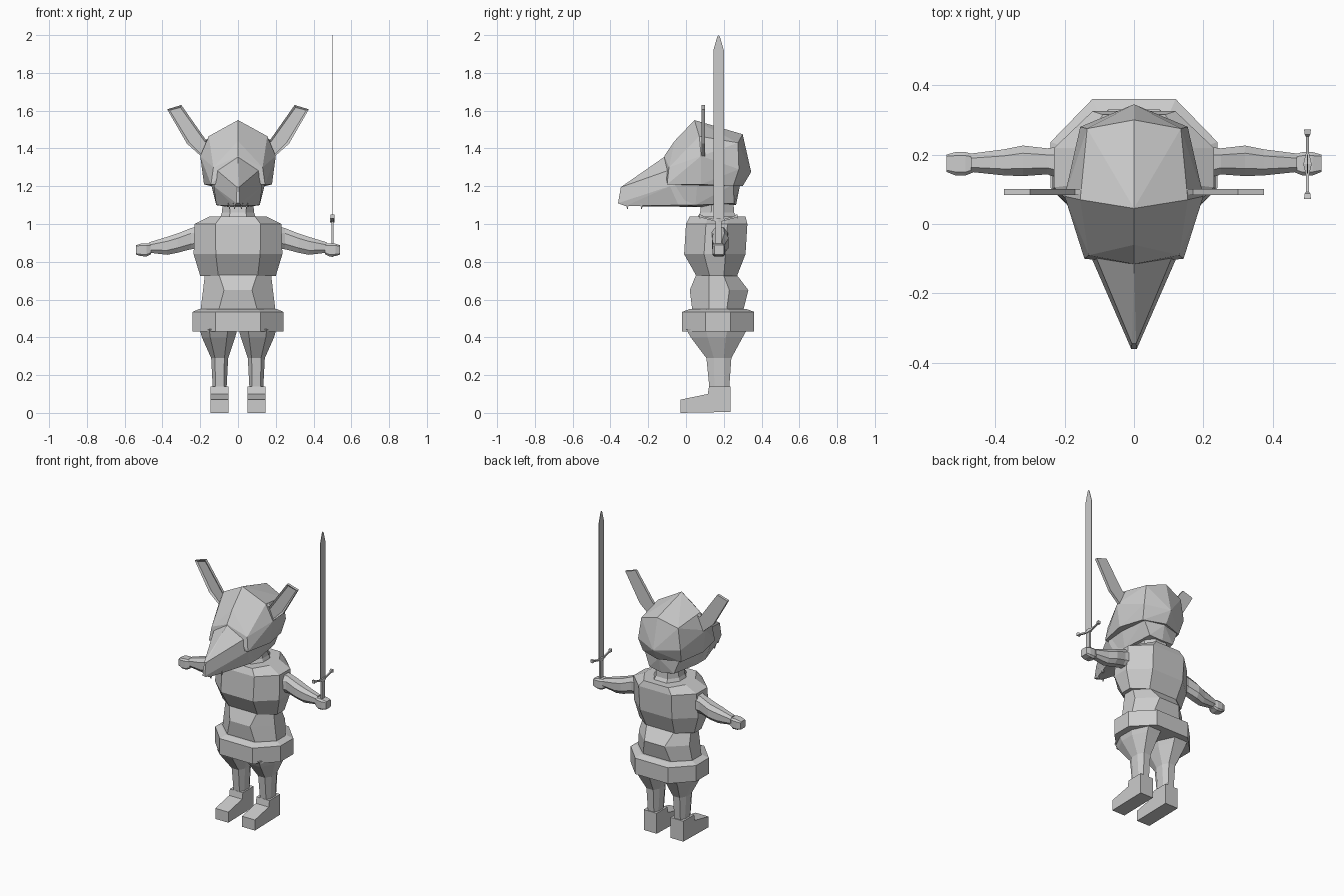
import bpy, bmesh, math

grey = bpy.data.materials.new("plain grey")
grey.diffuse_color = (0.6, 0.6, 0.6, 1)


def finish(name, bm, mirror=False):
    bmesh.ops.recalc_face_normals(bm, faces=bm.faces)
    me = bpy.data.meshes.new(name)
    bm.to_mesh(me)
    bm.free()
    me.materials.append(grey)
    ob = bpy.data.objects.new(name, me)
    bpy.context.collection.objects.link(ob)
    if mirror:
        ob.modifiers.new("Mirror", 'MIRROR').use_mirror_merge = False
    return ob


def loft(name, rings, mirror=False):
    """Skin a stack of equal-length rings and cap both ends."""
    bm = bmesh.new()
    vs = [[bm.verts.new(p) for p in r] for r in rings]
    n = len(vs[0])
    for a, b in zip(vs, vs[1:]):
        for i in range(n):
            j = (i + 1) % n
            bm.faces.new((a[i], a[j], b[j], b[i]))
    bm.faces.new(vs[0])
    bm.faces.new(vs[-1])
    return finish(name, bm, mirror)


def hull(name, half):
    """Convex faceted solid from points on the +x side."""
    bm = bmesh.new()
    for x, y, z in half:
        bm.verts.new((x, y, z))
        if x:
            bm.verts.new((-x, y, z))
    bmesh.ops.convex_hull(bm, input=bm.verts)
    bmesh.ops.dissolve_limit(bm, angle_limit=math.radians(4),
                             verts=bm.verts, edges=bm.edges)
    return finish(name, bm)


def octo(z, w, y0, y1, p=0.5, q=0.35, cx=0.0):
    """Flat eight-sided ring: half width w, front panel share p, side panel share q."""
    c, h = (y0 + y1) / 2, (y1 - y0) / 2
    pts = [(p * w, -h), (w, -q * h), (w, q * h), (p * w, h)]
    pts += [(-x, y) for x, y in reversed(pts)]
    return [(cx + x, c + y, z) for x, y in pts]


def side_ring(x, y0, y1, z0, z1, k=0.5):
    """Eight-sided ring facing along x."""
    cy, cz, h, v = (y0 + y1) / 2, (z0 + z1) / 2, (y1 - y0) / 2, (z1 - z0) / 2
    return [(x, cy + a * h, cz + b * v) for a, b in
            ((k, 1), (1, k), (1, -k), (k, -1), (-k, -1), (-1, -k), (-1, k), (-k, 1))]


def prism(name, outline, x0, x1, mirror=False):
    """Outline in (y, z) extruded along x."""
    return loft(name, [[(x, y, z) for y, z in outline] for x in (x0, x1)], mirror)


# Torso, waist, belt and neck
loft("chest", [octo(0.725, 0.20, 0.055, 0.27, 0.52),
               octo(0.84, 0.235, -0.01, 0.315, 0.5),
               octo(1.0, 0.23, 0.0, 0.325, 0.52),
               octo(1.04, 0.15, 0.02, 0.315, 0.6)])
loft("waist", [octo(0.53, 0.20, 0.035, 0.30, 0.53),
               octo(0.65, 0.185, 0.02, 0.33, 0.4),
               octo(0.735, 0.175, 0.055, 0.265, 0.58)])
loft("belt", [octo(0.43, 0.24, -0.02, 0.36, 0.5),
              octo(0.535, 0.24, -0.02, 0.36, 0.5),
              octo(0.55, 0.205, 0.02, 0.32, 0.5)])
loft("neck", [octo(1.02, 0.10, 0.05, 0.28),
              octo(1.06, 0.085, 0.075, 0.255),
              octo(1.13, 0.08, 0.08, 0.25)])

# Legs and feet
loft("leg", [octo(0.445, 0.10, 0.0, 0.325, 0.5, 0.35, 0.103),
             octo(0.40, 0.088, 0.025, 0.30, 0.5, 0.35, 0.103),
             octo(0.29, 0.045, 0.108, 0.24, 0.55, 0.4, 0.097),
             octo(0.12, 0.036, 0.125, 0.228, 0.6, 0.5, 0.097)], True)
prism("foot", [(0.235, 0.005), (0.235, 0.14), (0.122, 0.14), (0.115, 0.10),
               (-0.03, 0.07), (-0.03, 0.0)], 0.05, 0.145, True)

# Arms and fists
loft("arm", [side_ring(0.20, 0.125, 0.225, 0.87, 0.99),
             side_ring(0.25, 0.143, 0.218, 0.866, 0.978),
             side_ring(0.32, 0.138, 0.226, 0.848, 0.95),
             side_ring(0.375, 0.14, 0.215, 0.837, 0.932),
             side_ring(0.47, 0.15, 0.203, 0.848, 0.903)], True)
loft("fist", [side_ring(0.46, 0.15, 0.20, 0.84, 0.895, 0.7),
              side_ring(0.485, 0.14, 0.207, 0.828, 0.898, 0.7),
              side_ring(0.515, 0.14, 0.207, 0.83, 0.896, 0.7),
              side_ring(0.54, 0.15, 0.20, 0.838, 0.888, 0.8)], True)

# Head: hood, snout, lower jaw
hull("hood", [(0, 0.045, 1.55), (0, 0.30, 1.475), (0, 0.345, 1.275), (0, 0.30, 1.20),
              (0.155, 0.07, 1.465), (0.135, 0.275, 1.43), (0.20, 0.08, 1.36),
              (0.155, 0.28, 1.29), (0.18, 0.08, 1.21), (0.14, 0.25, 1.20),
              (0, -0.06, 1.44), (0, -0.115, 1.36), (0.13, -0.09, 1.30),
              (0.143, -0.10, 1.21)])
hull("snout", [(0, -0.06, 1.38), (0, -0.115, 1.355), (0.112, -0.09, 1.285),
               (0.128, -0.085, 1.20), (0.115, -0.04, 1.10), (0.03, 0.07, 1.09),
               (0.006, -0.345, 1.195), (0.008, -0.36, 1.11), (0.02, -0.32, 1.095),
               (0.115, 0.05, 1.10), (0.125, 0.05, 1.22)])
hull("jaw", [(0.145, 0.06, 1.22), (0.13, 0.25, 1.21), (0.115, 0.05, 1.10),
             (0.05, 0.07, 1.09), (0.09, 0.255, 1.11), (0, 0.285, 1.20),
             (0, 0.265, 1.10), (0.128, -0.06, 1.21), (0.11, -0.02, 1.10)])

# Small fangs under the snout
for y, x in ((-0.31, 0.018), (-0.235, 0.045)):
    loft("fang", [[(x + a * s, y + b * s, z) for a, b in ((-1, -1), (1, -1), (1, 1), (-1, 1))]
                  for s, z in ((0.008, 1.11), (0.002, 1.08))], True)

# Ears with a sunken front panel
bm = bmesh.new()
outline = [(0.15, 1.46), (0.17, 1.445), (0.30, 1.63), (0.375, 1.607), (0.27, 1.425), (0.18, 1.345)]
front = bm.faces.new([bm.verts.new((x, 0.083, z)) for x, z in outline])
back = bmesh.ops.extrude_face_region(bm, geom=[front], use_keep_orig=True)
for v in back["geom"]:
    if isinstance(v, bmesh.types.BMVert):
        v.co.y = 0.101
bmesh.ops.recalc_face_normals(bm, faces=bm.faces)
bm.faces.ensure_lookup_table()
front = min(bm.faces, key=lambda f: f.calc_center_median().y)
bmesh.ops.inset_region(bm, faces=[front], thickness=0.014)
bmesh.ops.translate(bm, verts=front.verts, vec=(0, 0.008, 0))
finish("ear", bm, True)

# Sword: thin blade, grip, curved guard with knobbed ends
prism("blade", [(0.145, 1.02), (0.20, 1.02), (0.20, 1.92), (0.18, 1.99), (0.1725, 2.0),
                (0.165, 1.99), (0.145, 1.92)], 0.4985, 0.5015)
prism("grip", [(0.157, 0.825), (0.188, 0.825), (0.188, 1.03), (0.157, 1.03)], 0.494, 0.506)
loft("guard", [[(0.5 + a * s, 0.1725 + t, z + b * s) for a, b in
                ((-1, -1), (1, -1), (1, 1), (-1, 1))]
               for t, s, z in ((-0.10, 0.01, 1.04), (-0.085, 0.008, 1.04), (-0.08, 0.005, 1.035),
                               (-0.03, 0.005, 1.022), (0, 0.012, 1.02), (0.03, 0.005, 1.022),
                               (0.08, 0.005, 1.035), (0.085, 0.008, 1.04), (0.10, 0.01, 1.04))])
